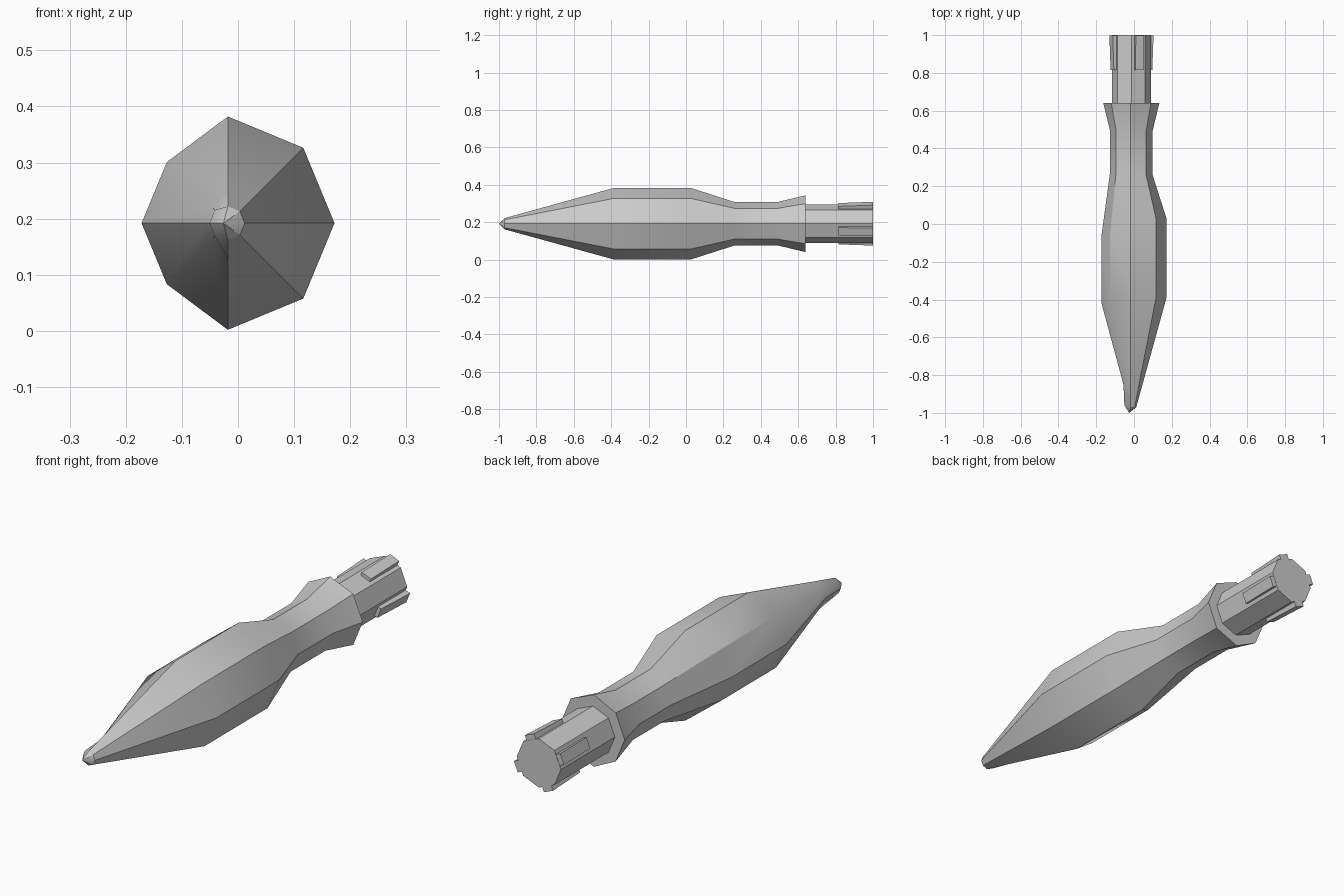
import bpy, bmesh
from math import sin, cos, radians

if "Cube" in bpy.data.objects:
    bpy.data.objects.remove(bpy.data.objects["Cube"])

CX, CZ = -0.018, 0.192


def make_object(name, bm, smooth=False):
    bmesh.ops.recalc_face_normals(bm, faces=bm.faces)
    me = bpy.data.meshes.new(name)
    bm.to_mesh(me)
    bm.free()
    ob = bpy.data.objects.new(name, me)
    bpy.context.collection.objects.link(ob)
    if smooth:
        bpy.ops.object.select_all(action='DESELECT')
        ob.select_set(True)
        bpy.context.view_layer.objects.active = ob
        bpy.ops.object.shade_smooth_by_angle(angle=radians(30))
    return ob


def octagon(bm, y, r, left=1.0, shift=0.0, cx=CX):
    """Eight-sided ring; its three left corners can be pulled in and slid."""
    ring = []
    for k in range(8):
        a = radians(45 * k)
        is_left = k in (3, 4, 5)
        rr = r * (left if is_left else 1)
        ring.append(bm.verts.new((cx + rr * cos(a), y + (shift if is_left else 0),
                                  CZ + rr * sin(a))))
    return ring


def bridge(bm, a, b):
    for k in range(8):
        j = (k + 1) % 8
        bm.faces.new((a[k], a[j], b[j], b[k]))


# Body: y, radius, left scale, left slide
profile = [
    (-0.97, 0.030, 1.10, 0.01),
    (-0.85, 0.063, 0.60, 0.00),
    (-0.39, 0.190, 0.81, -0.03),
    (0.03, 0.190, 0.81, -0.09),
    (0.26, 0.116, 0.93, 0.02),
    (0.49, 0.116, 0.93, 0.00),
    (0.64, 0.152, 0.95, 0.00),
]
bm = bmesh.new()
rings = [octagon(bm, *p) for p in profile]
for a, b in zip(rings, rings[1:]):
    bridge(bm, a, b)
tip = bm.verts.new((CX - 0.008, -1.0, CZ))
for k in range(8):
    bm.faces.new((tip, rings[0][k], rings[0][(k + 1) % 8]))
bm.faces.new(rings[-1])
make_object("body", bm, smooth=True)

# Rear tube
TX = -0.0135
bm = bmesh.new()
front, back = octagon(bm, 0.63, 0.103, cx=TX), octagon(bm, 1.0, 0.103, cx=TX)
bridge(bm, front, back)
bm.faces.new(front)
bm.faces.new(back)
make_object("rear_tube", bm)

# Four wedge ribs, one on every other tube facet
for i in range(4):
    a = radians(67.5 + 90 * i)
    bm = bmesh.new()
    bmesh.ops.create_cube(bm, size=1)
    for v in bm.verts:
        at_back, outer = v.co.y > 0, v.co.x > 0
        r = (0.117 if at_back else 0.110) if outer else 0.090
        t = 0.023 if v.co.z > 0 else -0.023
        v.co = (TX + r * cos(a) - t * sin(a), 0.999 if at_back else 0.815,
                CZ + r * sin(a) + t * cos(a))
    make_object("rib_%d" % (i + 1), bm)
